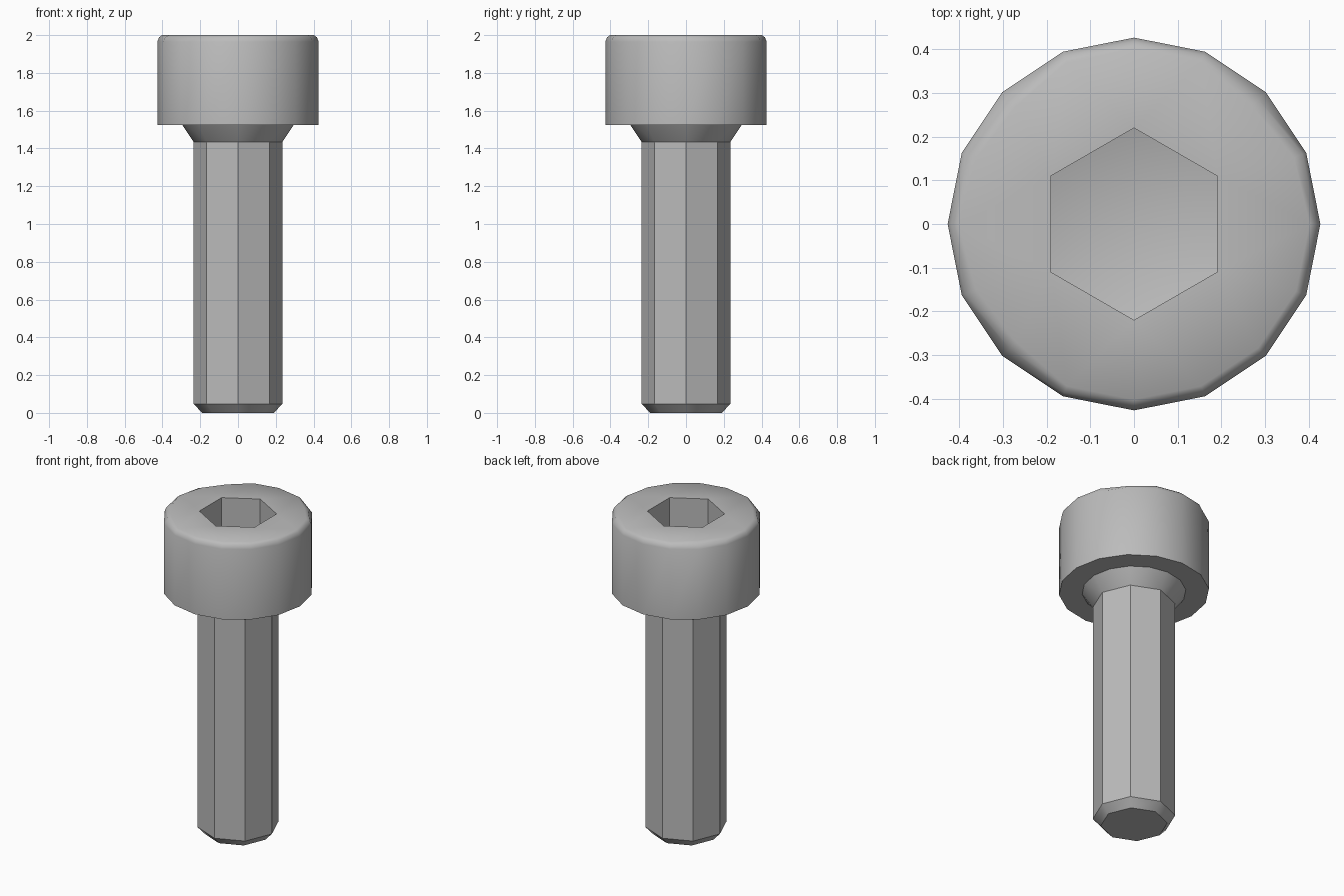
import bpy, bmesh, math

cube = bpy.data.objects.get("Cube")
if cube:
    bpy.data.objects.remove(cube, do_unlink=True)

steel = bpy.data.materials.new("steel grey")
steel.use_nodes = True
steel.diffuse_color = (0.5, 0.5, 0.5, 1)
steel.node_tree.nodes["Principled BSDF"].inputs["Base Color"].default_value = (0.5, 0.5, 0.5, 1)


def ring(bm, sides, radius, z, start=0.0, dents=None):
    """Circle of vertices; dents maps an index to an inward shift."""
    verts = []
    for i in range(sides):
        a = start + math.tau * i / sides
        r = radius - (dents or {}).get(i, 0)
        verts.append(bm.verts.new((r * math.cos(a), r * math.sin(a), z)))
    return verts


def skin(bm, lower, upper):
    n = len(lower)
    for i in range(n):
        j = (i + 1) % n
        bm.faces.new((lower[i], lower[j], upper[j], upper[i]))


def finish(bm, name):
    bmesh.ops.recalc_face_normals(bm, faces=bm.faces)
    mesh = bpy.data.meshes.new(name)
    bm.to_mesh(mesh)
    bm.free()
    mesh.materials.append(steel)
    obj = bpy.data.objects.new(name, mesh)
    bpy.context.collection.objects.link(obj)
    bpy.ops.object.select_all(action='DESELECT')
    obj.select_set(True)
    bpy.context.view_layer.objects.active = obj
    bpy.ops.object.shade_smooth_by_angle(angle=math.radians(40))
    return obj


# Head: 16-sided cap with a rounded, slightly chipped rim
bm = bmesh.new()
chips = {1: 0.005, 2: 0.02, 6: 0.02, 7: 0.01, 9: 0.01, 10: 0.02}
rim_chips = {2: 0.015, 6: 0.015, 10: 0.015}
rings = [ring(bm, 16, 0.427, 1.525),
         ring(bm, 16, 0.427, 1.965),
         ring(bm, 16, 0.418, 1.988, dents=rim_chips),
         ring(bm, 16, 0.402, 2.0, dents=chips)]
bm.faces.new(rings[0])
for low, high in zip(rings, rings[1:]):
    skin(bm, low, high)

# Hexagonal socket with a shallow conical floor
mouth = ring(bm, 6, 0.22, 2.0, math.pi / 6)
floor = ring(bm, 6, 0.22, 1.75, math.pi / 6)
skin(bm, floor, mouth)
tip = bm.verts.new((0, 0, 1.69))
for i in range(6):
    bm.faces.new((floor[i], floor[(i + 1) % 6], tip))

# Flat top between the rim and the socket
loops = [bm.edges.get((l[i], l[(i + 1) % len(l)]))
         for l in (rings[-1], mouth) for i in range(len(l))]
bmesh.ops.triangle_fill(bm, edges=loops, use_beauty=True, normal=(0, 0, 1))
finish(bm, "head")

# Shaft: octagonal rod, chamfered at the foot
bm = bmesh.new()
foot = ring(bm, 8, 0.19, 0)
chamfer = ring(bm, 8, 0.235, 0.048)
neck = ring(bm, 8, 0.235, 1.435)
bm.faces.new(foot)
skin(bm, foot, chamfer)
skin(bm, chamfer, neck)

# Flared fillet from the rod to the underside of the head
flare = ring(bm, 16, 0.297, 1.527)
for i in range(8):
    a, b, c = flare[2 * i - 1], flare[2 * i], flare[2 * i + 1]
    bm.faces.new((neck[i], b, a))
    bm.faces.new((neck[i], c, b))
    bm.faces.new((neck[i], neck[(i + 1) % 8], c))
bm.faces.new(flare)
finish(bm, "shaft")
